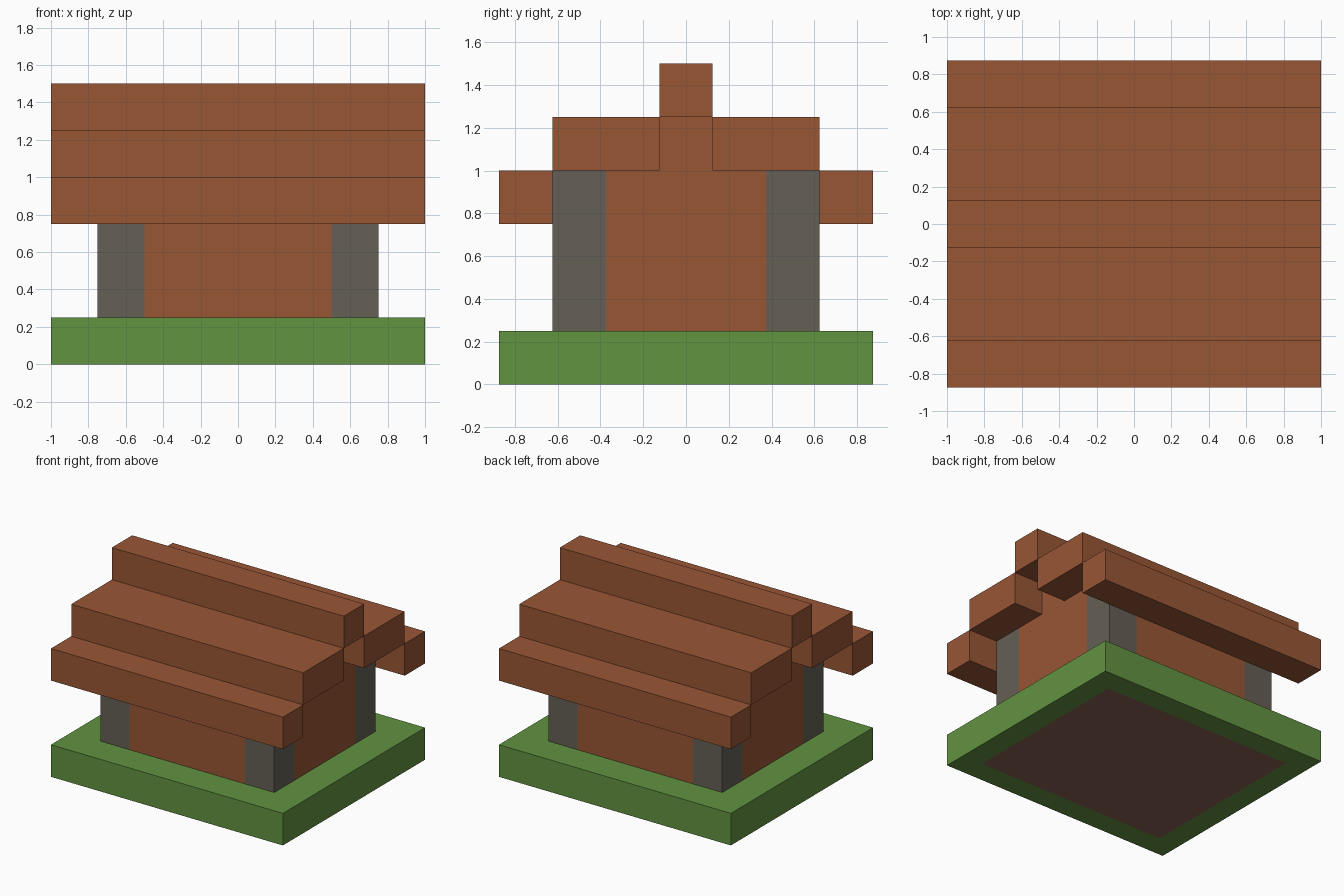
import bpy
import bmesh

cube = bpy.data.objects.get("Cube")
if cube:
    bpy.data.objects.remove(cube, do_unlink=True)


def srgb(c):
    c /= 255
    return c / 12.92 if c <= 0.04045 else ((c + 0.055) / 1.055) ** 2.4


def material(name, r, g, b):
    colour = (srgb(r), srgb(g), srgb(b), 1)
    mat = bpy.data.materials.new(name)
    mat.use_nodes = True
    mat.diffuse_color = colour
    mat.node_tree.nodes["Principled BSDF"].inputs["Base Color"].default_value = colour
    return mat


brown = material("brown wood", 153, 86, 53)
green = material("grass green", 98, 147, 65)
grey = material("stone grey", 101, 96, 85)
dark = material("floor brown", 136, 97, 86)


def box(name, x, y, z, mat):
    """Box given by its (low, high) range on each axis."""
    bm = bmesh.new()
    bmesh.ops.create_cube(bm, size=1)
    for v in bm.verts:
        v.co = [r[0] if c < 0 else r[1] for r, c in zip((x, y, z), v.co)]
    mesh = bpy.data.meshes.new(name)
    bm.to_mesh(mesh)
    bm.free()
    mesh.materials.append(mat)
    obj = bpy.data.objects.new(name, mesh)
    bpy.context.collection.objects.link(obj)
    return obj


def span(side, near, far):
    return tuple(sorted((side * near, side * far)))


u = 0.25  # block size
length = (-1, 1)

# Grass base with the floor inset into its underside
base = box("grass_base", length, (-3.5 * u, 3.5 * u), (0, u), green)
base.data.materials.append(dark)
bm = bmesh.new()
bm.from_mesh(base.data)
bottom = [f for f in bm.faces if f.normal.z < -0.5]
bmesh.ops.inset_region(bm, faces=bottom, thickness=u)
bottom[0].material_index = 1
bm.to_mesh(base.data)
bm.free()

# Walls, gables and stone corner posts
for s, fb, lr in ((-1, "front", "right"), (1, "back", "left")):
    box(f"{fb}_wall", (-2 * u, 2 * u), span(s, 1.5 * u, 2.5 * u), (u, 4 * u), brown)
    box(f"{lr}_wall", span(s, 2 * u, 3 * u), (-1.5 * u, 1.5 * u), (u, 4 * u), brown)
    box(f"{lr}_gable", span(s, 2 * u, 3 * u), (-u / 2, u / 2), (4 * u, 5 * u), brown)
    for t, side in ((-1, "right"), (1, "left")):
        box(f"{fb}_{side}_post", span(t, 2 * u, 3 * u),
            span(s, 1.5 * u, 2.5 * u), (u, 4 * u), grey)

    # Stepped roof courses
    box(f"{fb}_eave", length, span(s, 2.5 * u, 3.5 * u), (3 * u, 4 * u), brown)
    box(f"{fb}_roof_step", length, span(s, u / 2, 2.5 * u), (4 * u, 5 * u), brown)
box("roof_ridge", length, (-u / 2, u / 2), (5 * u, 6 * u), brown)
